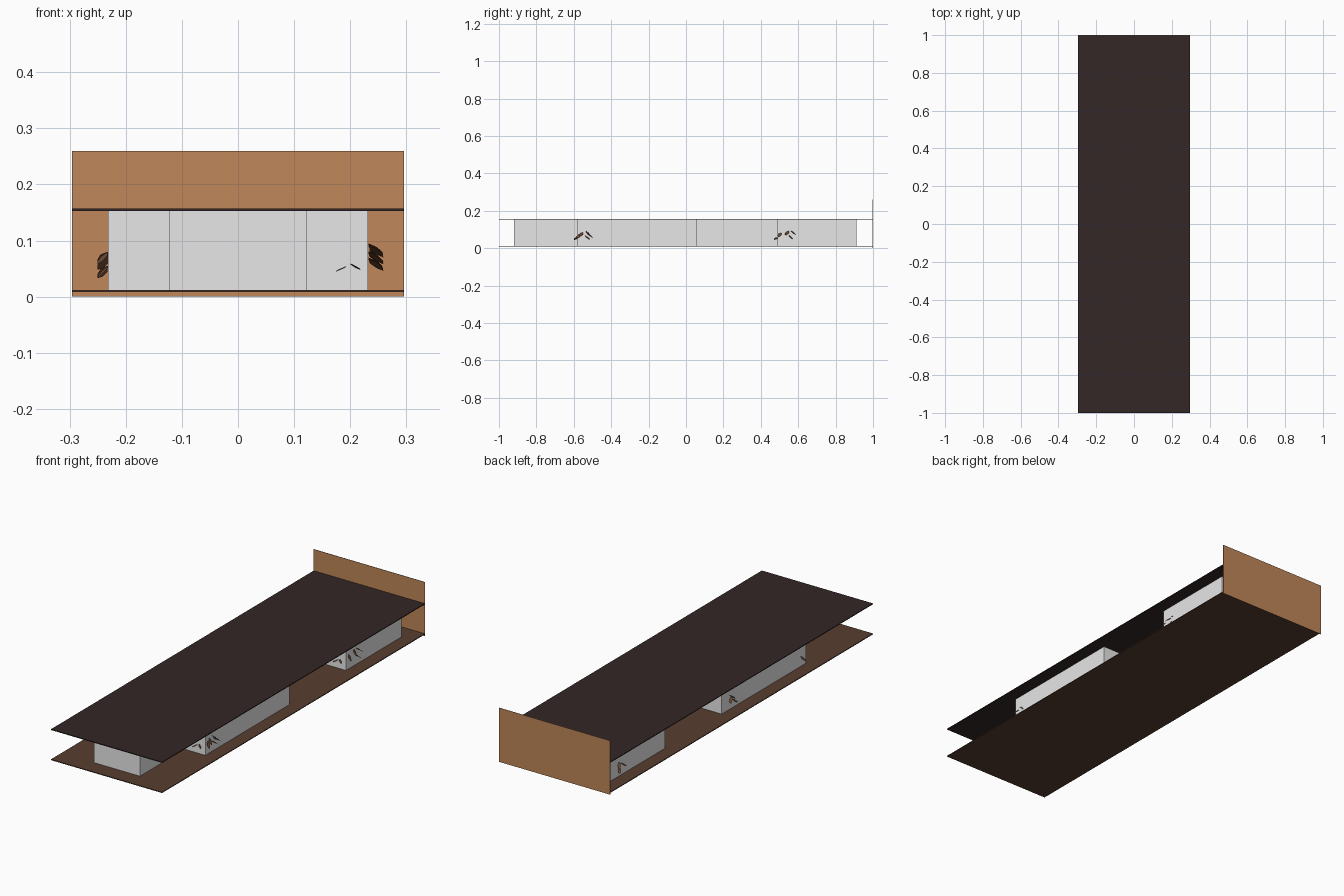
import bpy
from mathutils import Vector

if "Cube" in bpy.data.objects:
    bpy.data.objects.remove(bpy.data.objects["Cube"], do_unlink=True)


def material(name, rgb):
    mat = bpy.data.materials.new(name)
    mat.use_nodes = True
    mat.diffuse_color = (*rgb, 1)
    mat.node_tree.nodes["Principled BSDF"].inputs["Base Color"].default_value = (*rgb, 1)
    return mat


dark_wood = material("dark wood", (0.033, 0.02, 0.02))
brown_floor = material("brown floor", (0.096, 0.047, 0.029))
tan_wood = material("tan wood", (0.53, 0.245, 0.1))
pale_grey = material("pale grey", (0.8, 0.8, 0.8))
leaf_brown = material("leaf brown", (0.15, 0.065, 0.03))


def add_mesh(name, verts, faces, mat):
    mesh = bpy.data.meshes.new(name)
    mesh.from_pydata(verts, [], faces)
    mesh.materials.append(mat)
    obj = bpy.data.objects.new(name, mesh)
    bpy.context.collection.objects.link(obj)
    return obj


def box(name, half_width, y0, y1, z0, z1, mat):
    bpy.ops.mesh.primitive_cube_add(size=1, location=(0, (y0 + y1) / 2, (z0 + z1) / 2))
    obj = bpy.context.object
    obj.name = name
    obj.scale = (half_width * 2, y1 - y0, z1 - z0)
    obj.data.materials.append(mat)
    return obj


# Boards and end panel
HALF = 0.296
FLOOR, CEILING = 0.012, 0.153
box("top_board", HALF, -1, 0.998, CEILING, 0.157, dark_wood)
box("bottom_board", HALF, -1, 0.998, 0.008, FLOOR, brown_floor)
box("back_panel", HALF, 0.998, 1, 0, 0.26, tan_wood)

# Supporting walls: a narrow spine with two wide blocks
WIDE = 0.232
box("center_block", 0.122, -0.92, 0.91, FLOOR, CEILING, pale_grey)
box("front_block", WIDE, -0.58, 0.06, FLOOR, CEILING, pale_grey)
box("back_block", WIDE, 0.49, 0.912, FLOOR, CEILING, pale_grey)


# Leaves growing out of the block sides and drooping
def leaf(base, tip, name):
    base, tip = Vector(base), Vector(tip)
    axis = tip - base
    side = axis.cross(Vector((0.3, 0.5, 1))).normalized() * axis.length * 0.2
    verts = [base, base + axis * 0.35 + side, base + axis * 0.75 + side * 0.8,
             tip, base + axis * 0.75 - side * 0.8, base + axis * 0.35 - side]
    add_mesh(name, verts, [range(6)], leaf_brown)


# Each entry: side, position along y, height, spread along y
side_leaves = [
    (1, -0.56, 0.075, -0.03), (1, -0.55, 0.085, -0.02), (1, -0.535, 0.092, 0.02),
    (1, -0.53, 0.08, 0.03), (1, -0.54, 0.068, 0.025),
    (1, 0.55, 0.092, -0.02), (1, 0.56, 0.095, 0.025), (1, 0.55, 0.07, 0.02),
    (1, 0.51, 0.082, -0.02),
    (-1, 0.0, 0.08, -0.025), (-1, -0.01, 0.07, 0.025), (-1, -0.02, 0.055, -0.02),
    (-1, 0.84, 0.08, 0.025), (-1, 0.83, 0.072, -0.025), (-1, 0.84, 0.055, 0.02),
    (-1, -0.54, 0.06, -0.015),
]
for i, (s, y, z, spread) in enumerate(side_leaves):
    reach = 0.027 if s > 0 else 0.018
    leaf((s * WIDE, y, z), (s * (WIDE + reach), y + spread, z - 0.022), f"side_leaf_{i + 1}")

# Leaves on the front of each wide block
for label, y in (("front", -0.58), ("back", 0.49)):
    for i, (x, z, dx) in enumerate([(0.193, 0.054, -0.02), (0.2, 0.058, 0.02)]):
        leaf((x, y, z), (x + dx, y - 0.02, z - 0.01), f"{label}_block_leaf_{i + 1}")
